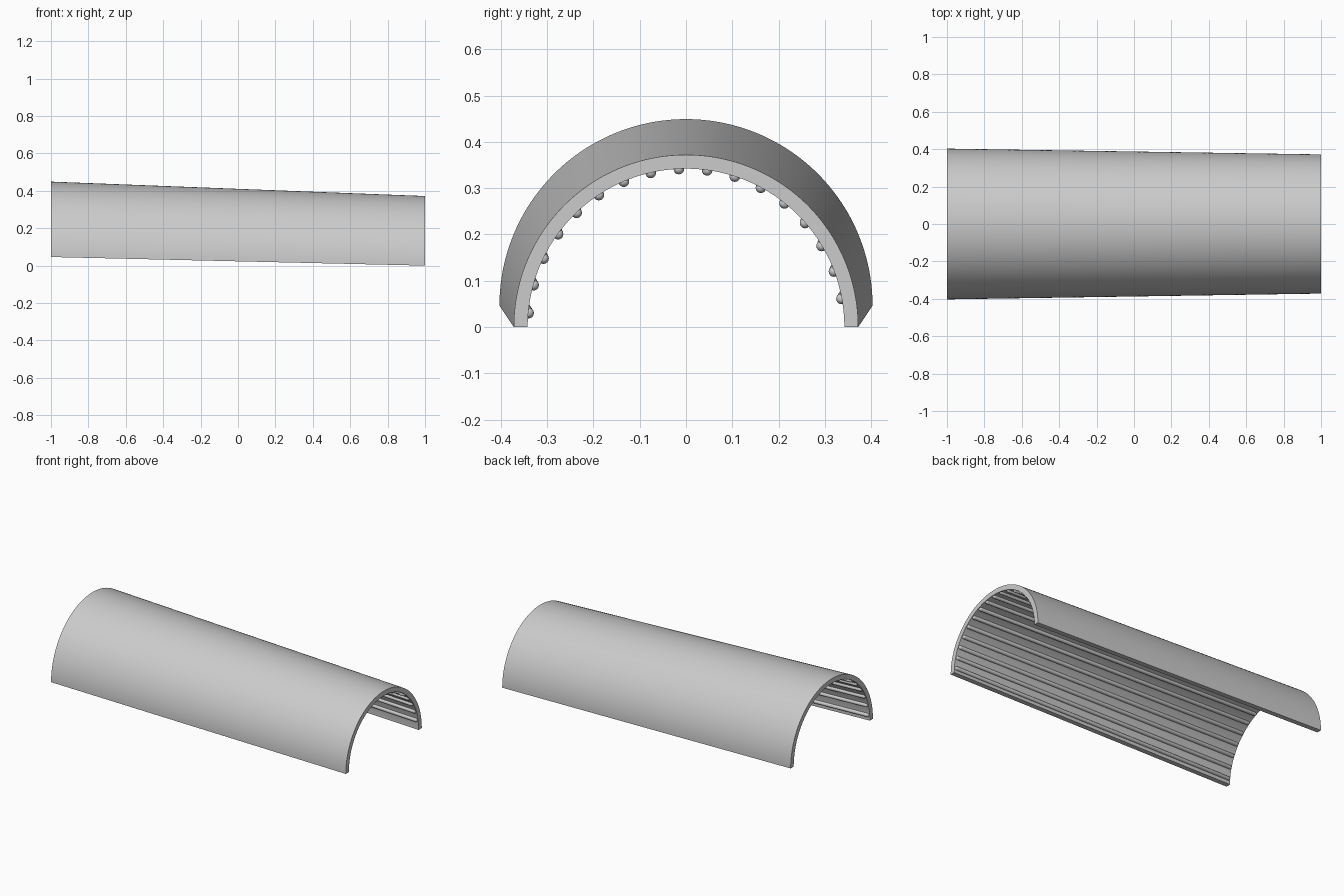
import bpy, bmesh, math
from mathutils import Vector

cube = bpy.data.objects.get("Cube")
if cube:
    bpy.data.objects.remove(cube, do_unlink=True)

grey = bpy.data.materials.new("light_grey")
grey.use_nodes = True
grey.diffuse_color = (0.6, 0.6, 0.6, 1)
grey.node_tree.nodes["Principled BSDF"].inputs["Base Color"].default_value = (0.6, 0.6, 0.6, 1)

WALL = 0.03
SEGMENTS = 96
RIBS = 17
RIB_RADIUS = 0.0115


def shell_point(x, angle, inset):
    """Point on the tapered, tilted half pipe, measured inward from its outside."""
    t = (1 - x) / 2
    radius = 0.372 + 0.031 * t - inset
    return Vector((x, -radius * math.cos(angle), 0.046 * t + radius * math.sin(angle)))


def finish(name, bm):
    bmesh.ops.recalc_face_normals(bm, faces=bm.faces)
    mesh = bpy.data.meshes.new(name)
    bm.to_mesh(mesh)
    bm.free()
    mesh.materials.append(grey)
    obj = bpy.data.objects.new(name, mesh)
    bpy.context.collection.objects.link(obj)
    bpy.ops.object.select_all(action="DESELECT")
    obj.select_set(True)
    bpy.context.view_layer.objects.active = obj
    bpy.ops.object.shade_smooth_by_angle(angle=math.radians(35))
    return obj


# Half-pipe shell: a four-cornered wall section swept around the arc
bm = bmesh.new()
corners = [(-1, 0), (1, 0), (1, WALL), (-1, WALL)]
loops = [[bm.verts.new(shell_point(x, math.pi * i / SEGMENTS, inset)) for x, inset in corners]
         for i in range(SEGMENTS + 1)]
for a, b in zip(loops, loops[1:]):
    for k in range(4):
        n = (k + 1) % 4
        bm.faces.new((a[k], a[n], b[n], b[k]))
bm.faces.new(loops[0])
bm.faces.new(loops[-1])
finish("half_pipe_shell", bm)

# Round-ended ribs along the inside wall
bm = bmesh.new()
for i in range(RIBS):
    angle = math.radians(5 + 10.3 * i)
    start, end = (shell_point(x, angle, WALL + 0.001) for x in (-0.985, 0.985))
    axis = (end - start).normalized()
    turn = axis.to_track_quat("Z", "Y")
    verts = bmesh.ops.create_uvsphere(bm, u_segments=16, v_segments=8, radius=RIB_RADIUS)["verts"]
    # Split the equator so the sphere stretches into a straight rod
    rim = [v for v in verts if abs(v.co.z) < 1e-5]
    edges = [e for v in rim for e in v.link_edges if e.other_vert(v) in rim]
    split = bmesh.ops.split_edges(bm, edges=list(set(edges)))["edges"]
    halves = {v for e in split for v in e.verts} | {v for v in verts if v.is_valid}
    upper = {v for v in halves if any(f.calc_center_median().z > 0 for f in v.link_faces)}
    for v in halves:
        v.co = turn @ v.co + (end if v in upper else start)
    bmesh.ops.bridge_loops(bm, edges=split)
finish("inner_ribs", bm)
